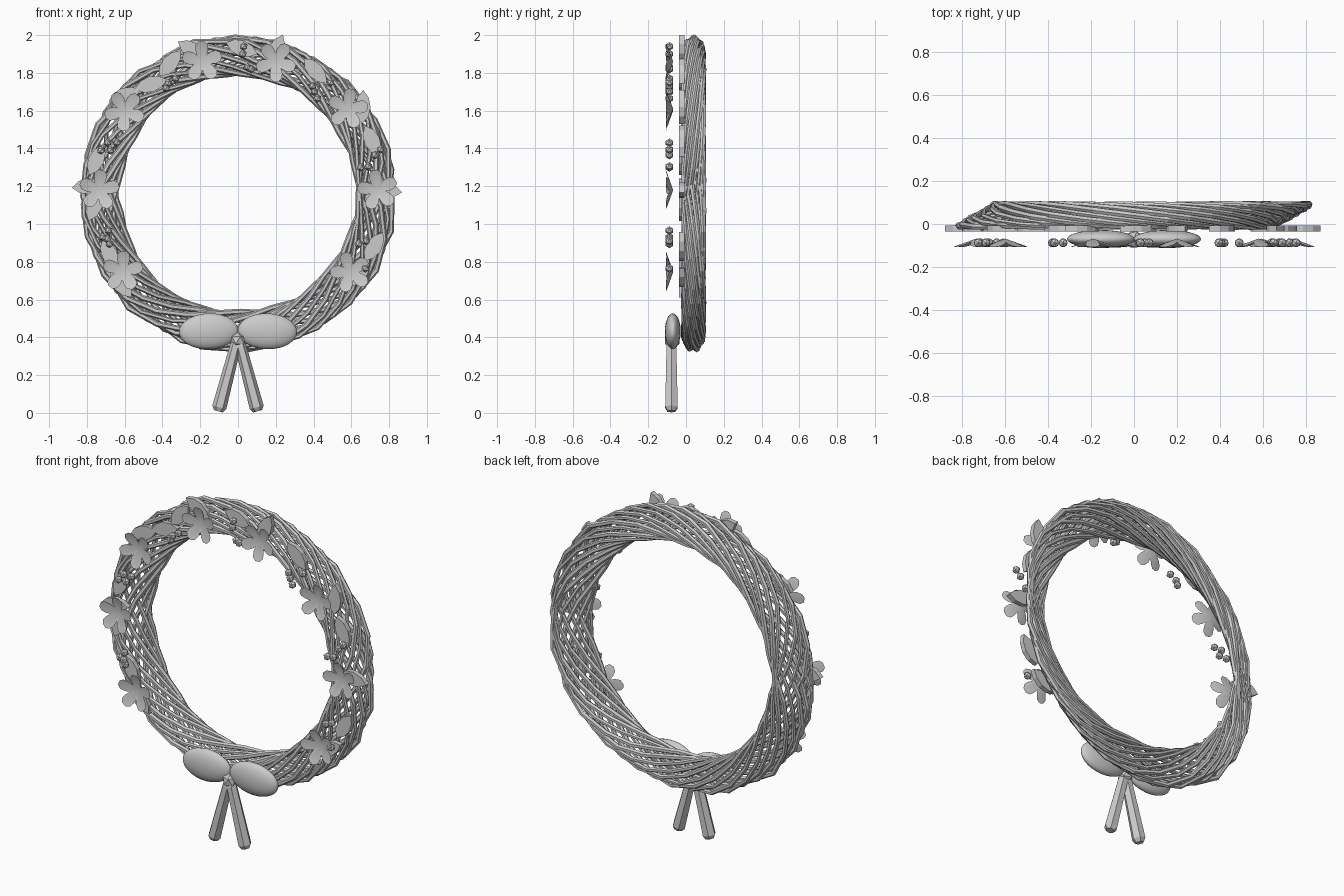
import bpy, bmesh, math, random
from math import sin, cos, pi, radians
from mathutils import Vector, Matrix

if "Cube" in bpy.data.objects:
    bpy.data.objects.remove(bpy.data.objects["Cube"])

random.seed(4)
CZ = 1.16      # height of the ring centre


def finish(bm, name, smooth=None):
    me = bpy.data.meshes.new(name)
    bm.to_mesh(me)
    bm.free()
    ob = bpy.data.objects.new(name, me)
    bpy.context.collection.objects.link(ob)
    if smooth:
        bpy.ops.object.select_all(action='DESELECT')
        ob.select_set(True)
        bpy.context.view_layer.objects.active = ob
        bpy.ops.object.shade_smooth_by_angle(angle=radians(smooth))
    return ob


def tube(bm, pts, radii, sides, closed=False):
    """Sweep a polygon along a path lying roughly in the xz plane."""
    n, rings = len(pts), []
    for i, p in enumerate(pts):
        a = pts[i - 1] if closed or i else p
        b = pts[(i + 1) % n] if closed or i < n - 1 else p
        t = (b - a).normalized()
        u = t.cross(Vector((0, 1, 0))).normalized()
        v = u.cross(t)
        rings.append([bm.verts.new(p + radii[i] * (u * cos(k * 2 * pi / sides) + v * sin(k * 2 * pi / sides)))
                      for k in range(sides)])
    for i in range(n if closed else n - 1):
        r, s = rings[i], rings[(i + 1) % n]
        for k in range(sides):
            j = (k + 1) % sides
            bm.faces.new((r[k], r[j], s[j], s[k]))
    if not closed:
        bm.faces.new(rings[0])
        bm.faces.new(rings[-1])
    bmesh.ops.recalc_face_normals(bm, faces=bm.faces)


# woven twigs winding around the ring
STRANDS, SEG = 14, 30
for s in range(STRANDS):
    p = s * 2 * pi / STRANDS
    amp = 0.096 + random.uniform(-0.012, 0.008)
    pts = []
    for i in range(SEG):
        t = (i + s * 0.37) * 2 * pi / SEG
        r = 0.73 + amp * sin(3 * t + p) + random.uniform(-0.005, 0.005)
        pts.append(Vector((r * cos(t), 0.04 + 0.054 * sin(2 * t + p), CZ + r * sin(t))))
    bm = bmesh.new()
    tube(bm, pts, [random.uniform(0.012, 0.016)] * SEG, 6, True)
    finish(bm, f"twig_{s + 1}")

# leaves: flattened pointed ovals (x, z, angle in degrees)
leaves = [(-0.46, 1.74, 16), (-0.6, 1.68, 20), (-0.36, 1.85, 50), (-0.24, 1.92, -30),
          (0.02, 1.93, -20), (0.2, 1.92, 65), (0.41, 1.81, -48), (0.66, 1.62, 88),
          (0.71, 1.44, -65), (0.78, 1.18, -8), (0.72, 0.88, 58), (0.62, 0.72, 30),
          (-0.75, 1.34, 65), (-0.79, 1.2, 5), (-0.76, 1.1, 70), (-0.68, 0.84, -65), (-0.62, 0.68, -50)]
for k, (x, z, a) in enumerate(leaves):
    bm = bmesh.new()
    out = [(-0.09, 0), (-0.05, 0.032), (0, 0.042), (0.05, 0.03), (0.09, 0),
           (0.05, -0.03), (0, -0.042), (-0.05, -0.032)]
    f = bm.faces.new([bm.verts.new((u, -0.014, w)) for u, w in out])
    ex = bmesh.ops.extrude_face_region(bm, geom=[f])
    bmesh.ops.translate(bm, vec=(0, 0.028, 0), verts=[g for g in ex['geom'] if isinstance(g, bmesh.types.BMVert)])
    bmesh.ops.recalc_face_normals(bm, faces=bm.faces)
    bm.transform(Matrix.Translation((x, -0.022, z)) @ Matrix.Rotation(radians(-a), 4, 'Y'))
    finish(bm, f"leaf_{k + 1}")

# five-petal cupped flowers (x, z, spin)
flowers = [(-0.19, 1.86, 20), (0.2, 1.86, 55), (0.58, 1.61, 80), (0.74, 1.18, 100),
           (0.595, 0.745, 35), (-0.6, 1.6, 50), (-0.735, 1.18, 85), (-0.61, 0.75, 15)]
for k, (x, z, spin) in enumerate(flowers):
    bm = bmesh.new()
    for i in range(5):
        a0 = radians(spin + 72 * i)
        # each petal is a teardrop fan from the recessed centre
        prof = [(0.045, -0.62), (0.07, -0.5), (0.095, -0.34), (0.108, -0.13),
                (0.108, 0.13), (0.095, 0.34), (0.07, 0.5), (0.045, 0.62)]
        c = bm.verts.new((x, -0.068, z))
        rim = [bm.verts.new((x + r * cos(a0 + d), -0.068 - 0.36 * r, z + r * sin(a0 + d))) for r, d in prof]
        for v, w in zip(rim, rim[1:]):
            bm.faces.new((c, v, w))
    bmesh.ops.remove_doubles(bm, verts=bm.verts, dist=0.002)
    finish(bm, f"flower_{k + 1}", 30)

# berry clusters
clusters = [[(0.03, 1.94), (0.025, 1.9), (0.05, 1.83), (0.07, 1.82)],
            [(-0.33, 1.77), (-0.37, 1.745), (-0.38, 1.72)],
            [(0.395, 1.73), (0.405, 1.7), (0.42, 1.665), (0.49, 1.75)],
            [(-0.725, 1.39), (-0.69, 1.43), (-0.675, 1.39), (-0.64, 1.43)],
            [(0.755, 1.395), (0.725, 1.365), (0.65, 1.3), (0.69, 1.305)],
            [(-0.685, 0.965), (-0.715, 0.93), (-0.69, 0.92), (-0.68, 0.895)],
            [(0.64, 0.895), (0.68, 0.91), (0.675, 0.765)]]
for k, cl in enumerate(clusters):
    bm = bmesh.new()
    for x, z in cl:
        bmesh.ops.create_icosphere(bm, subdivisions=1, radius=0.023, matrix=Matrix.Translation((x, -0.088, z)))
    finish(bm, f"berries_{k + 1}")

# bow: loops, tails, knot
for side, sx in (("left", -1), ("right", 1)):
    bm = bmesh.new()
    bmesh.ops.create_uvsphere(bm, u_segments=24, v_segments=14, radius=1)
    bm.transform(Matrix.Translation((sx * 0.155, -0.07, 0.432)) @ Matrix.Rotation(radians(sx * 2), 4, 'Y')
                 @ Matrix.Diagonal((0.157, 0.042, 0.095, 1)) @ Matrix.Rotation(pi / 2, 4, 'Y'))
    finish(bm, f"bow_loop_{side}", 40)
    bm = bmesh.new()
    top, end = Vector((sx * 0.005, -0.077, 0.385)), Vector((sx * 0.106, -0.077, 0.003))
    tube(bm, [top.lerp(end, f) for f in (0, 0.08, 0.93, 0.985)], [0.022, 0.03, 0.038, 0.024], 6)
    finish(bm, f"bow_tail_{side}")
bm = bmesh.new()
bmesh.ops.create_icosphere(bm, subdivisions=1, radius=0.045, matrix=Matrix.Translation((0, -0.072, 0.385)))
finish(bm, "bow_knot")
